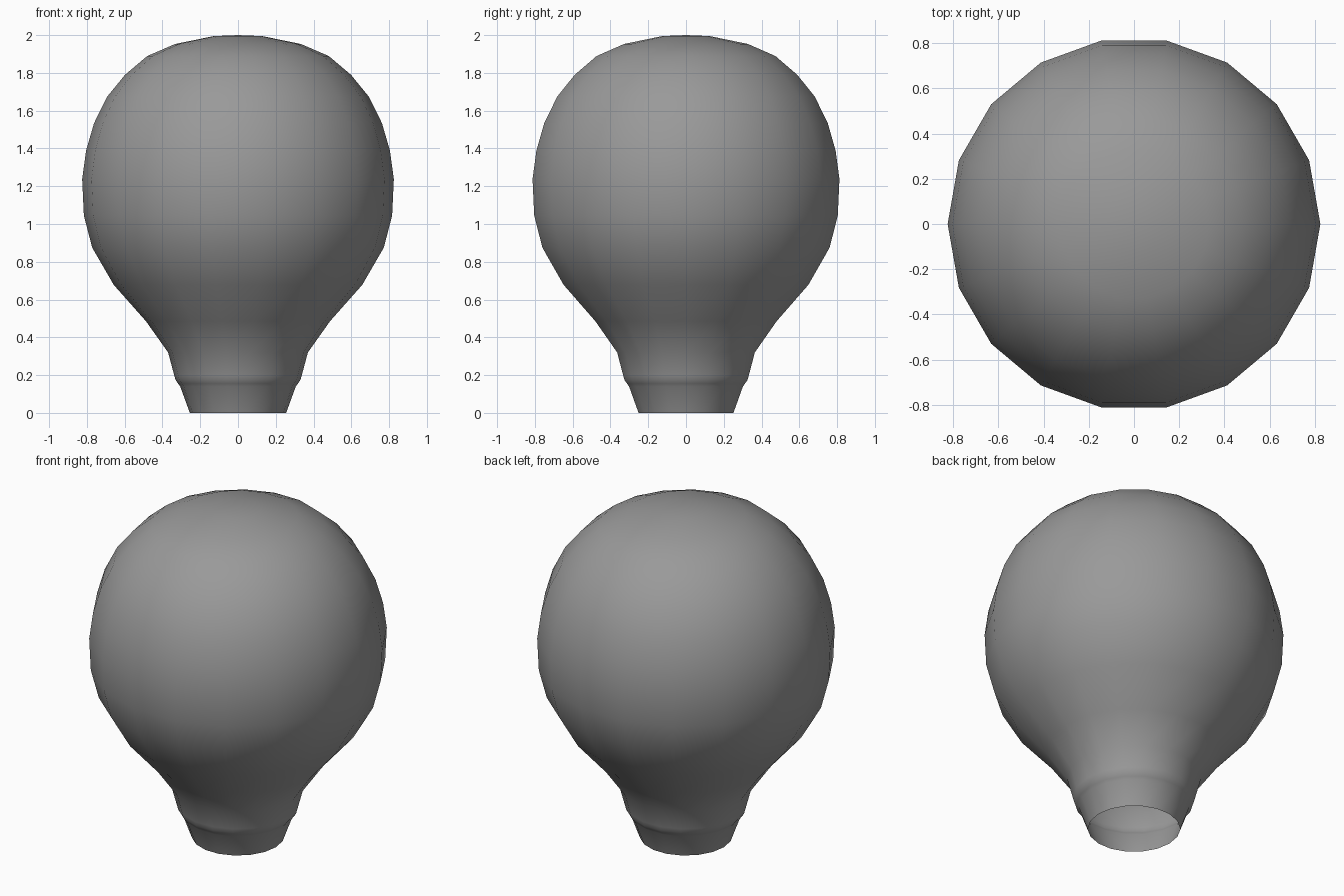
import bpy
import bmesh
import math

default_cube = bpy.data.objects.get("Cube")
if default_cube:
    bpy.data.objects.remove(default_cube, do_unlink=True)

SIDES = 18

# Single grey colour
grey = bpy.data.materials.new("neutral grey")
grey.use_nodes = True
colour = (0.32, 0.32, 0.32, 1.0)
grey.diffuse_color = colour
grey.node_tree.nodes["Principled BSDF"].inputs["Base Color"].default_value = colour

# Profile as (radius, height): open collar, small step, neck, globe, crown
collar = [(0.255, 0), (0.306, 0.14), (0.317, 0.155), (0.331, 0.175), (0.338, 0.2)]
neck = [(0.37, 0.32), (0.487, 0.485), (0.658, 0.678)]
globe = [(0.772, 0.875), (0.816, 1.045), (0.825, 1.238), (0.804, 1.39),
         (0.762, 1.534), (0.692, 1.675), (0.598, 1.79)]
crown = [(0.481, 1.889), (0.333, 1.953), (0.127, 1.995), (0, 2)]


def lathe(name, profile, material):
    """Spin a profile around z into one smooth, faceted-outline shell."""
    bm = bmesh.new()
    verts = [bm.verts.new((r, 0, z)) for r, z in profile]
    edges = [bm.edges.new(pair) for pair in zip(verts, verts[1:])]
    bmesh.ops.spin(bm, geom=verts + edges, cent=(0, 0, 0), axis=(0, 0, 1),
                   angle=math.tau, steps=SIDES, use_duplicate=False)
    bmesh.ops.remove_doubles(bm, verts=bm.verts, dist=0.001)
    bmesh.ops.recalc_face_normals(bm, faces=bm.faces)
    for face in bm.faces:
        face.smooth = True
    mesh = bpy.data.meshes.new(name)
    bm.to_mesh(mesh)
    bm.free()
    mesh.materials.append(material)
    obj = bpy.data.objects.new(name, mesh)
    bpy.context.collection.objects.link(obj)
    return obj


# Bulb shell, open at the bottom of the collar
lathe("bulb_shell", collar + neck + globe + crown, grey)
